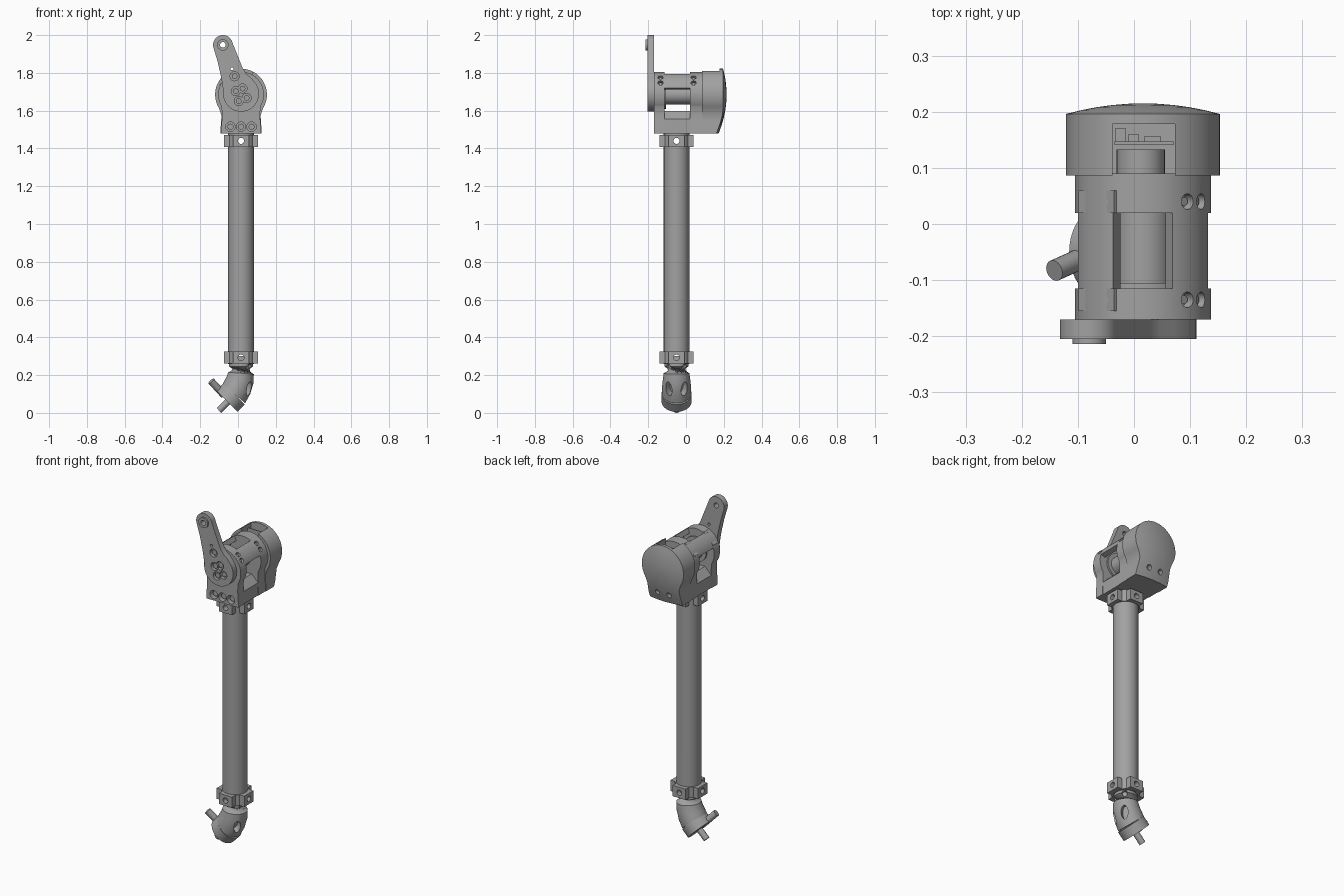
import bpy, bmesh
from math import sin, cos, radians, pi
from mathutils import Vector as V

if "Cube" in bpy.data.objects:
    bpy.data.objects.remove(bpy.data.objects["Cube"])

CX, CY, CZ = 0.016, -0.05, 1.685      # tube axis and joint axis height

grey = bpy.data.materials.new("plain_grey")
grey.use_nodes = True
grey.diffuse_color = (0.36, 0.36, 0.36, 1)
grey.node_tree.nodes["Principled BSDF"].inputs["Base Color"].default_value = (0.36, 0.36, 0.36, 1)


def loft(name, rings):
    """Skin equal-length rings of points and cap both ends."""
    bm = bmesh.new()
    loops = [[bm.verts.new(p) for p in ring] for ring in rings]
    n = len(loops[0])
    for a, b in zip(loops, loops[1:]):
        for i in range(n):
            j = (i + 1) % n
            bm.faces.new((a[i], a[j], b[j], b[i]))
    bm.faces.new(loops[0])
    bm.faces.new(loops[-1])
    bmesh.ops.recalc_face_normals(bm, faces=bm.faces)
    me = bpy.data.meshes.new(name)
    bm.to_mesh(me)
    bm.free()
    me.materials.append(grey)
    ob = bpy.data.objects.new(name, me)
    bpy.context.collection.objects.link(ob)
    return ob


def prism(name, outline, y0, y1):
    return loft(name, [[V((x, y, z)) for x, z in outline] for y in (y0, y1)])


def circle(centre, axis, r, n=32):
    q = V(axis).to_track_quat('Z', 'Y')
    return [V(centre) + q @ V((r * cos(2 * pi * i / n), r * sin(2 * pi * i / n), 0)) for i in range(n)]


def rod(name, p0, p1, r, n=32):
    axis = V(p1) - V(p0)
    return loft(name, [circle(p0, axis, r, n), circle(p1, axis, r, n)])


def box(name, x, y, z):
    return prism(name, [(x[0], z[0]), (x[1], z[0]), (x[1], z[1]), (x[0], z[1])], *y)


def arc(x, z, r, a0, a1, n):
    return [(x + r * cos(radians(a0 + (a1 - a0) * i / n)),
             z + r * sin(radians(a0 + (a1 - a0) * i / n))) for i in range(n + 1)]


def cut(ob, cutters):
    """Subtract each cutter, bake the result, drop the cutter."""
    for c in cutters:
        m = ob.modifiers.new("cut", 'BOOLEAN')
        m.operation, m.solver, m.object = 'DIFFERENCE', 'EXACT', c
    bpy.context.view_layer.update()
    me = bpy.data.meshes.new_from_object(ob.evaluated_get(bpy.context.evaluated_depsgraph_get()))
    ob.modifiers.clear()
    ob.data = me
    for c in cutters:
        bpy.data.objects.remove(c)


def bell(r, w):
    """Round housing outline running down to a flared flat foot."""
    foot = [(w - 0.004, 1.575), (w - 0.003, 1.545), (w, 1.51), (w, 1.48), (w / 2, 1.48), (0, 1.48)]
    left = [(CX - x, z) for x, z in foot]
    right = [(CX + x, z) for x, z in foot[-2::-1]]
    return arc(CX, CZ, r, -32, 212, 48) + left + right


def front_hole(x, z, r, y, depth):
    return rod("hole", (x, y - 0.02, z), (x, y + depth, z), r, 20)


def radial(angle, y, r0, r1, size):
    d = V((cos(radians(angle)), 0, sin(radians(angle))))
    o = V((CX, y, CZ))
    return rod("radial_screw", o + d * r0, o + d * r1, size, 16)


# Long tube with cross-drilled fixing holes
def cross_drills(z, r=0.016):
    return [rod("hole", (CX, CY - 0.2, z), (CX, CY + 0.2, z), r, 16),
            rod("hole", (CX - 0.2, CY, z), (CX + 0.2, CY, z), r, 16)]


COLLARS = (("lower", 0.293), ("upper", 1.44))
tube = rod("long_tube", (CX, CY, 0.26), (CX, CY, 1.485), 0.068, 48)
cut(tube, cross_drills(0.293) + cross_drills(1.44))

# Clamp collars: a ring with four drilled blocks
for label, z in COLLARS:
    h = 0.032
    ring = rod(label + "_collar_ring", (CX, CY, z - h), (CX, CY, z + h), 0.074, 48)
    cut(ring, cross_drills(z))
    for side, (dx, dy) in {"left": (1, 0), "right": (-1, 0), "rear": (0, 1), "front": (0, -1)}.items():
        a, b = CX + dx * 0.074, CY + dy * 0.074
        wx, wy = (0.017, 0.043) if dx else (0.043, 0.017)
        block = box(f"{label}_collar_{side}_block", (a - wx, a + wx), (b - wy, b + wy), (z - h, z + h))
        cut(block, cross_drills(z))

# Elbow bending 45 degrees to the right, with drain openings
stations = [(0.016, 0.30, 0, 0.062), (0.016, 0.245, 0, 0.063), (0.016, 0.21, 4, 0.068),
            (0.010, 0.172, 14, 0.073), (-0.003, 0.137, 28, 0.077), (-0.022, 0.102, 40, 0.078)]
elbow = loft("elbow", [circle((x, CY, z), (-sin(radians(t)), 0, -cos(radians(t))), r, 40)
                       for x, z, t, r in stations])
openings = []
for s in (-1, 1):
    o = rod("opening", (0, 0, -0.04), (0, 0, 0.04), 0.019, 24)
    for v in o.data.vertices:
        v.co.y *= 2.0
    d = V((0.78, s * 0.55, -0.3)).normalized()
    o.rotation_euler = d.to_track_quat('Z', 'Y').to_euler()
    o.location = V((0.0, CY, 0.15)) + d * 0.075
    openings.append(o)
    openings.append(rod("vent", (CX + 0.03, CY + s * 0.03, 0.245), (CX + 0.09, CY + s * 0.09, 0.245), 0.014, 16))
cut(elbow, openings)

# Elbow end cap and its two pins
rod("elbow_cap", (-0.020, CY, 0.101), (-0.059, CY, 0.062), 0.080, 40)
rod("axial_pin", (-0.055, CY, 0.058), (-0.101, CY, 0.013), 0.018, 24)
rod("side_pin", (-0.075, -0.053, 0.095), (-0.142, -0.083, 0.168), 0.019, 24)

# Front and rear housing plates
front_plate = prism("front_housing_plate", bell(0.121, 0.105), -0.17, -0.115)
rear_plate = prism("rear_housing_plate", bell(0.121, 0.105), 0.02, 0.09)
foot_x = (CX - 0.056, CX, CX + 0.056)
side_angles = (31, 49)
cut(front_plate, [front_hole(x, 1.515, 0.025, -0.17, 0.03) for x in foot_x]
    + [radial(a, -0.135, 0.10, 0.15, 0.014) for a in side_angles])
cut(rear_plate, [radial(a, 0.04, 0.10, 0.15, 0.014) for a in side_angles])
for x in foot_x:
    rod("foot_screw", (x, -0.155, 1.515), (x, -0.13, 1.515), 0.016, 16)
for y in (-0.135, 0.04):
    for a in side_angles:
        radial(a, y, 0.09, 0.112, 0.008)

# Tilted clamp pads on the right shoulder
for y in (-0.135, 0.04):
    n, t = V((-0.707, 0, 0.707)), V((0.707, 0, 0.707))
    o = V((CX, 0, CZ))
    quad = [o + n * r + t * w for r, w in ((0.08, -0.045), (0.08, 0.045), (0.118, 0.045), (0.118, -0.045))]
    pad = prism("clamp_pad", [(p.x, p.z) for p in quad], y - 0.02, y + 0.02)
    cut(pad, [rod("hole", (x, y, CZ + 0.07), (x, y, CZ + 0.2), 0.006, 12) for x in (-0.077, -0.052)])

# Shell bridges, saddle and motor between the plates
for label, a0, a1 in (("left", 17, 64), ("right", 116, 163)):
    prism(label + "_shell_bridge", arc(CX, CZ, 0.121, a0, a1, 14) + arc(CX, CZ, 0.092, a1, a0, 14), -0.12, 0.025)
prism("saddle", [(CX + s * x, z) for s, x, z in
                 ((-1, 0.102, 1.48), (1, 0.102, 1.48), (1, 0.102, 1.555), (1, 0.06, 1.597),
                  (-1, 0.06, 1.597), (-1, 0.102, 1.555))], -0.117, 0.022)
rod("motor_barrel", (CX, -0.12, CZ), (CX, 0.03, CZ), 0.052, 48)
rod("motor_flange", (CX, -0.117, CZ), (CX, -0.105, CZ), 0.075, 48)

# Domed rear cover with a service window and two screw holes
outline = bell(0.137, 0.108)
rings = [[V((x, 0.086, z)) for x, z in outline]]
for f in (1, 0.8, 0.6, 0.4, 0.2, 0.04):
    ring = []
    for x, z in outline:
        dx, dz = (x - CX) * f, (z - CZ) * f
        ring.append(V((CX + dx, 0.215 - dx * dx - dz * dz, CZ + dz)))
    rings.append(ring)
cover = loft("rear_cover", rings)
cut(cover, [box("window", (-0.038, 0.073), (0.05, 0.178), (1.70, 1.9))]
    + [rod("hole", (CX + s * 0.038, 0.165, 1.535), (CX + s * 0.038, 0.25, 1.535), 0.015, 20) for s in (-1, 1)])

# Electronics inside the window
rod("encoder", (CX - 0.004, 0.085, CZ + 0.04), (CX - 0.004, 0.133, CZ + 0.04), 0.043, 32)
box("circuit_board", (-0.035, 0.07), (0.141, 0.147), (1.70, 1.795))
for x, w, d in ((-0.034, 0.02, 0.024), (-0.010, 0.018, 0.014), (0.018, 0.03, 0.010)):
    box("board_chip", (x, x + w), (0.146, 0.146 + d), (1.74, 1.78))

# Output lever: hub disc tapering to a drilled tip
lever_outline = (arc(-0.08, 1.948, 0.052, 12, 198, 24) + [(-0.108, 1.86), (-0.091, 1.785), (-0.083, 1.74)]
                 + arc(CX, 1.69, 0.095, 172, 392, 40) + [(0.072, 1.772), (0.046, 1.793), (0.026, 1.822)])
lever = prism("output_lever", lever_outline, -0.205, -0.17)
hub = [(-0.018, 1.782), (-0.012, 1.703), (0.024, 1.717), (0.004, 1.651), (0.046, 1.667)]
cut(lever, [front_hole(x, z, 0.024, -0.205, 0.02) for x, z in hub]
    + [front_hole(-0.032, 1.822, 0.008, -0.205, 0.06), front_hole(-0.08, 1.948, 0.015, -0.205, 0.06)])
for x, z in hub:
    rod("hub_screw", (x, -0.196, z), (x, -0.18, z), 0.015, 16)
tip = rod("tip_bushing", (-0.08, -0.214, 1.948), (-0.08, -0.2, 1.948), 0.030, 32)
cut(tip, [front_hole(-0.08, 1.948, 0.015, -0.21, 0.05)])

# Smooth rounded parts, keep edges sharp
bpy.ops.object.select_all(action='DESELECT')
for ob in bpy.context.collection.objects:
    if ob.type == 'MESH':
        ob.select_set(True)
        bpy.context.view_layer.objects.active = ob
bpy.ops.object.shade_smooth_by_angle(angle=radians(30))
